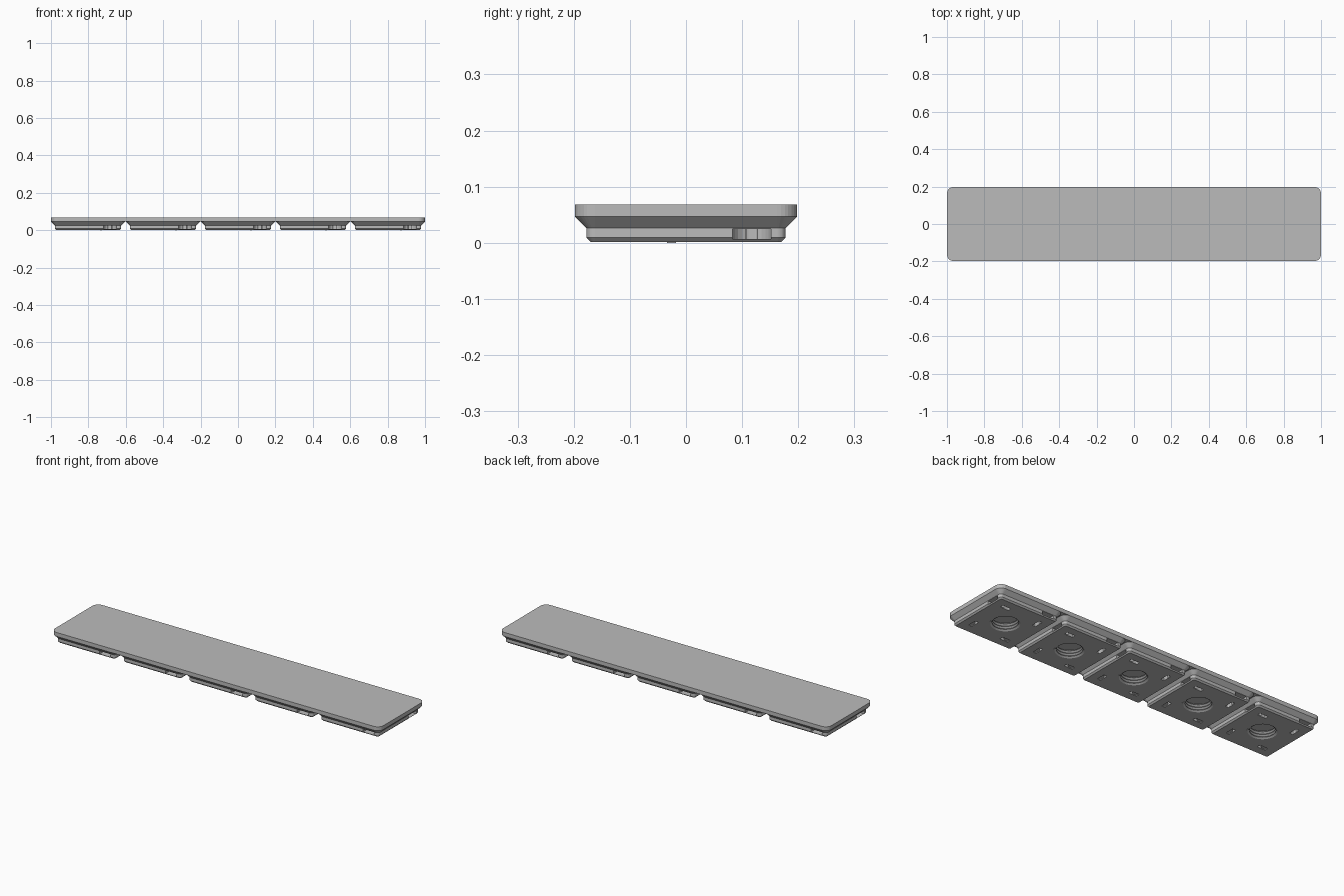
import bpy, bmesh, math
from mathutils import Matrix

if "Cube" in bpy.data.objects:
    bpy.data.objects.remove(bpy.data.objects["Cube"], do_unlink=True)

CELLS = 5
S = 2 / 209.5            # one millimetre in model units
PITCH = 42 * S
BASE = 0.0015            # underside of the feet
FOOT_TOP = BASE + 4.75 * S
TOP = BASE + 7 * S

grey = bpy.data.materials.new("light_grey")
grey.use_nodes = True
colour = (0.5, 0.5, 0.5, 1)
grey.diffuse_color = colour
grey.node_tree.nodes["Principled BSDF"].inputs["Base Color"].default_value = colour


def finish(name, bm):
    bmesh.ops.recalc_face_normals(bm, faces=bm.faces)
    mesh = bpy.data.meshes.new(name)
    bm.to_mesh(mesh)
    bm.free()
    mesh.materials.append(grey)
    ob = bpy.data.objects.new(name, mesh)
    bpy.context.collection.objects.link(ob)
    return ob


def loft(bm, sections):
    """Skin a stack of (outline, z) sections and cap both ends."""
    rings = [[bm.verts.new((x, y, z)) for x, y in pts] for pts, z in sections]
    for a, b in zip(rings, rings[1:]):
        for i in range(len(a)):
            j = (i + 1) % len(a)
            bm.faces.new((a[i], a[j], b[j], b[i]))
    bm.faces.new(rings[0][::-1])
    bm.faces.new(rings[-1])


def rounded_rect(hx, hy, r, steps=8):
    pts = []
    for q, (sx, sy) in enumerate(((1, 1), (-1, 1), (-1, -1), (1, -1))):
        for k in range(steps + 1):
            a = (q + k / steps) * math.pi / 2
            pts.append((sx * (hx - r) + r * math.cos(a), sy * (hy - r) + r * math.sin(a)))
    return pts


def circle(r, n=48):
    return [(r * math.cos(2 * math.pi * i / n), r * math.sin(2 * math.pi * i / n)) for i in range(n)]


def four_turns(outline, z0, z1):
    """Extrude an outline and repeat it at each quarter turn."""
    bm = bmesh.new()
    for q in range(4):
        m = Matrix.Rotation(q * math.pi / 2, 2)
        loft(bm, [([m @ p for p in pts], z) for pts, z in ((vecs(outline), z0), (vecs(outline), z1))])
    return bm


def vecs(outline):
    from mathutils import Vector
    return [Vector(p) for p in outline]


# Top slab
half = 20.75 * S
corner = 3.75 * S
bm = bmesh.new()
slab = rounded_rect(1, half, corner)
loft(bm, [(slab, FOOT_TOP), (slab, TOP)])
finish("top_slab", bm)

# Stepped foot: chamfer, upright wall, wide chamfer
bm = bmesh.new()
loft(bm, [(rounded_rect(half - inset * S, half - inset * S, corner - inset * S), BASE + z * S)
          for inset, z in ((2.95, 0), (2.15, 0.8), (2.15, 2.6), (0, 4.75))])
foot = finish("foot_1", bm)

# Magnet slots, open at the side with a round inner end
SLOT_Y, SLOT_R, SLOT_X = 0.117, 0.0345, 0.13
arc = [(SLOT_X + SLOT_R * math.cos(a), SLOT_Y + SLOT_R * math.sin(a))
       for a in [math.pi * (0.5 + k / 12) for k in range(13)]]
outline = arc + [(0.22, SLOT_Y - SLOT_R), (0.22, SLOT_Y + SLOT_R)]
slots = finish("slot_cutter", four_turns(outline, 0.007, 0.025))

# Small release slits through the underside
slit = [(x + 0.097, y + SLOT_Y) for x, y in rounded_rect(0.025, 0.01, 0.004, 3)]
slits = finish("slit_cutter", four_turns(slit, -0.02, 0.0245))

# Threaded centre hole
bm = bmesh.new()
minor, major, turns = 0.063, 0.072, 3
step = (FOOT_TOP - BASE) / turns
sections = [(circle(major), BASE - 0.01), (circle(major), BASE)]
for t in range(turns):
    z = BASE + t * step
    sections += [(circle(minor), z + step * 0.4), (circle(minor), z + step * 0.55),
                 (circle(major), z + step * 0.95)]
sections.append((circle(major), FOOT_TOP + 0.01))
loft(bm, sections)
thread = finish("thread_cutter", bm)

# Cut the foot, keep the result and drop the cutters
cutters = (slots, slits, thread)
for cutter in cutters:
    cutter.hide_render = True
    mod = foot.modifiers.new(cutter.name, 'BOOLEAN')
    mod.operation = 'DIFFERENCE'
    mod.solver = 'EXACT'
    mod.object = cutter
bpy.context.view_layer.update()
cut_mesh = bpy.data.meshes.new_from_object(foot.evaluated_get(bpy.context.evaluated_depsgraph_get()))
foot.modifiers.clear()
foot.data = cut_mesh
for cutter in cutters:
    bpy.data.objects.remove(cutter, do_unlink=True)

# Tiny thread end that stands just below the underside
bm = bmesh.new()
bmesh.ops.create_cube(bm, size=1, matrix=Matrix.Translation((0.069, -0.026, 0.0015))
                      @ Matrix.Diagonal((0.006, 0.016, 0.003, 1)))
start = finish("thread_end_1", bm)

# Repeat the foot along the slab
for source in (foot, start):
    for i in range(CELLS):
        ob = source
        if i:
            ob = source.copy()
            ob.name = source.name[:-1] + str(i + 1)
            bpy.context.collection.objects.link(ob)
        ob.location.x = (i - (CELLS - 1) / 2) * PITCH
